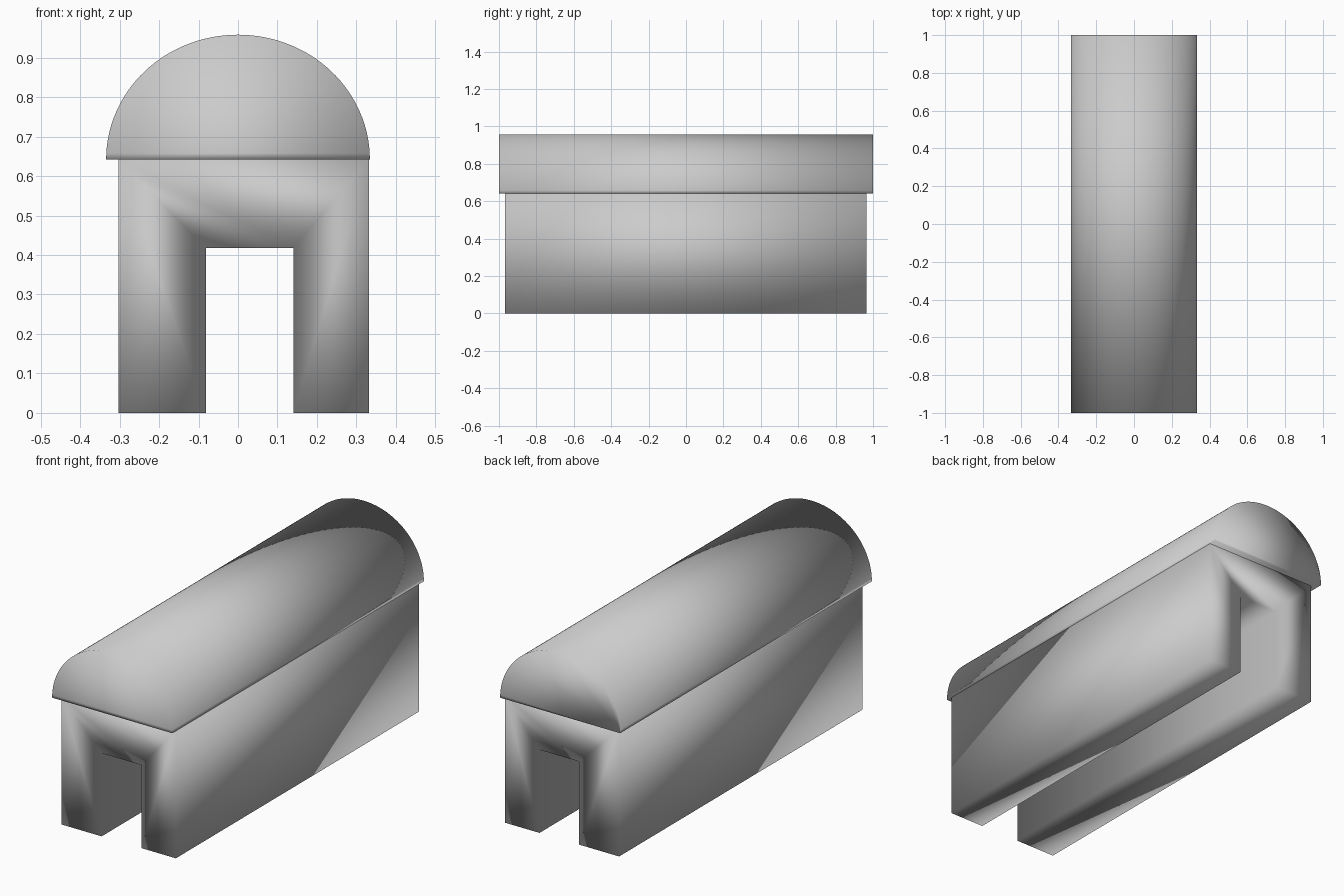
import bpy
import bmesh
import math

if "Cube" in bpy.data.objects:
    bpy.data.objects.remove(bpy.data.objects["Cube"])


def extrude_profile(name, points, y0, y1):
    """Closed x/z outline swept along y into a smooth-shaded solid."""
    bm = bmesh.new()
    face = bm.faces.new([bm.verts.new((x, y0, z)) for x, z in points])
    result = bmesh.ops.extrude_face_region(bm, geom=[face])
    moved = [v for v in result["geom"] if isinstance(v, bmesh.types.BMVert)]
    bmesh.ops.translate(bm, verts=moved, vec=(0, y1 - y0, 0))
    bmesh.ops.recalc_face_normals(bm, faces=bm.faces)
    for f in bm.faces:
        f.smooth = True
    mesh = bpy.data.meshes.new(name)
    bm.to_mesh(mesh)
    bm.free()
    obj = bpy.data.objects.new(name, mesh)
    bpy.context.collection.objects.link(obj)
    return obj


EAVES = 0.642

# Body: block with an off-centre channel open along the underside
extrude_profile("body", [
    (-0.303, 0), (-0.081, 0), (-0.081, 0.418), (0.14, 0.418),
    (0.14, 0), (0.332, 0), (0.332, EAVES), (-0.303, EAVES),
], -0.968, 0.964)

# Roof: rounded vault that overhangs the body
STEPS = 64
arc = [(0.334 * math.cos(math.pi * i / STEPS),
        EAVES + 0.316 * math.sin(math.pi * i / STEPS))
       for i in range(STEPS + 1)]
extrude_profile("vaulted_roof", arc, -1.0, 1.0)
